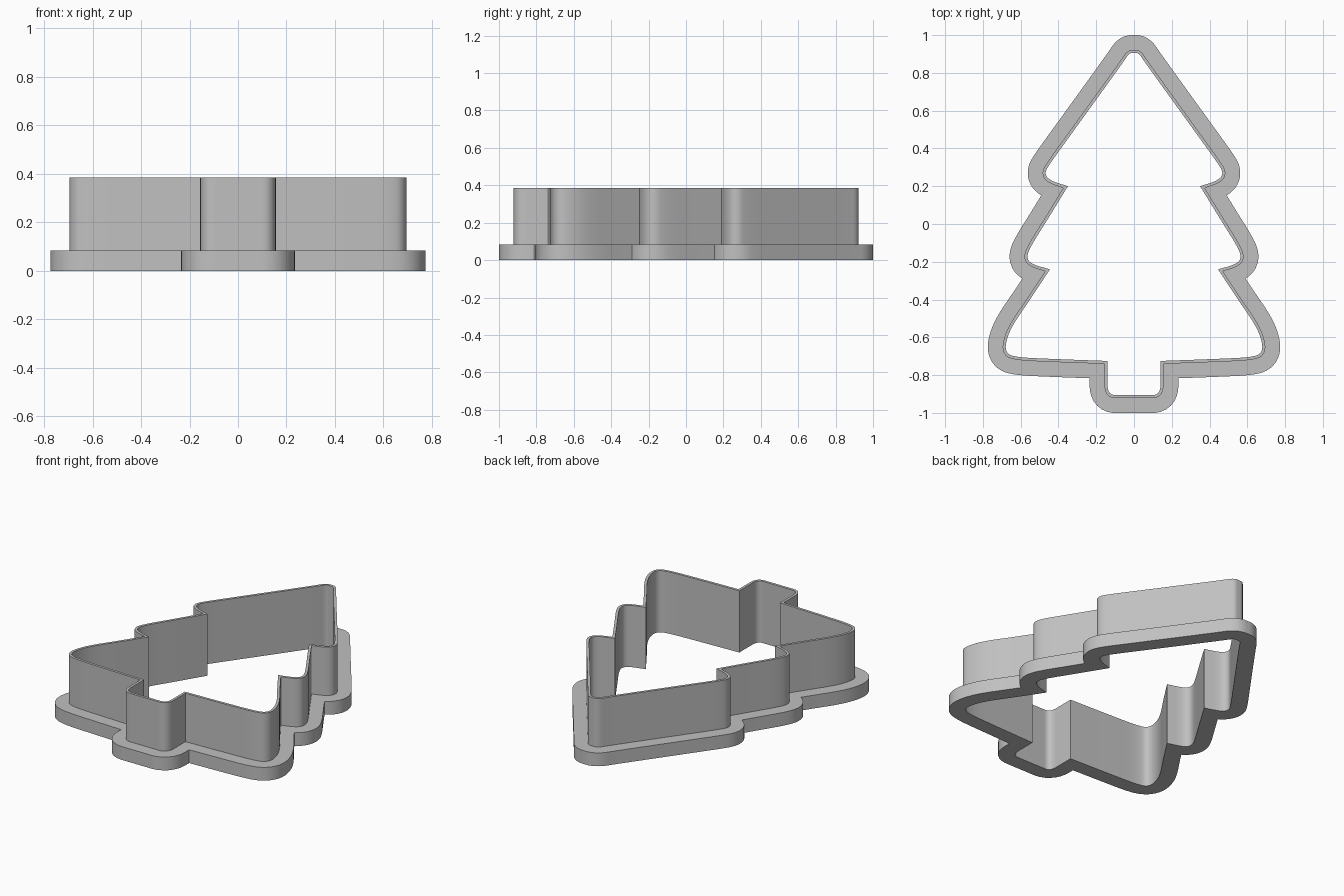
import bpy
import bmesh
import math
from mathutils import Vector
from mathutils.geometry import intersect_line_line_2d

if "Cube" in bpy.data.objects:
    bpy.data.objects.remove(bpy.data.objects["Cube"])

FLANGE_TOP, WALL_TOP = 0.083, 0.385
WALL_OFFSET, FLANGE_OFFSET = 0.016, 0.095

# Half of the inner tree outline: one control polygon per smooth stretch,
# with a sharp notch wherever two stretches meet
SECTIONS = [
    [(0, 0.905), (0.025, 0.905), (0.055, 0.86), (0.17, 0.7), (0.353, 0.447),
     (0.445, 0.32), (0.474, 0.27), (0.45, 0.232), (0.35, 0.2)],
    [(0.35, 0.2), (0.46, 0.02), (0.545, -0.115), (0.57, -0.175),
     (0.545, -0.212), (0.445, -0.24)],
    [(0.445, -0.24), (0.55, -0.4), (0.64, -0.53), (0.675, -0.61),
     (0.682, -0.675), (0.64, -0.705), (0.42, -0.715), (0.14, -0.725)],
    [(0.14, -0.725), (0.14, -0.8), (0.14, -0.905), (0.06, -0.905), (0, -0.905)],
]


def smooth(points, rounds=3):
    """Cut corners repeatedly, keeping the end points."""
    pts = [Vector(p) for p in points]
    for _ in range(rounds):
        cut = [pts[0]]
        for a, b in zip(pts, pts[1:]):
            cut += [a.lerp(b, 0.25), a.lerp(b, 0.75)]
        pts = cut + [pts[-1]]
    return pts


def offset(pts, dist):
    """Move a stretch outwards along its normals."""
    moved = []
    for i, p in enumerate(pts):
        t = (pts[min(i + 1, len(pts) - 1)] - pts[max(i - 1, 0)]).normalized()
        moved.append(p + Vector((-t.y, t.x)) * dist)
    return moved


def join(a, b):
    """Trim two stretches at their crossing and chain them."""
    for i in range(len(a) - 2, -1, -1):
        for j in range(len(b) - 1):
            hit = intersect_line_line_2d(a[i], a[i + 1], b[j], b[j + 1])
            if hit:
                return a[:i + 1] + [hit] + b[j + 1:]
    return a + b


def outline(dist):
    """Closed, mirrored tree outline at a distance from the inner one."""
    parts = [smooth(s) for s in SECTIONS]
    if dist:
        parts = [offset(p, dist) for p in parts]
        half = parts[0]
        for part in parts[1:]:
            half = join(half, part)
    else:
        half = parts[0] + [p for part in parts[1:] for p in part[1:]]
    mirrored = [Vector((-p.x, p.y)) for p in reversed(half[1:-1])]
    return half + mirrored


def ring(name, inner, outer, bottom, top, material):
    """Solid band between two outlines."""
    curve = bpy.data.curves.new(name, 'CURVE')
    curve.dimensions = '2D'
    curve.fill_mode = 'BOTH'
    curve.extrude = (top - bottom) / 2
    for loop in (inner, outer):
        spline = curve.splines.new('POLY')
        spline.points.add(len(loop) - 1)
        for point, p in zip(spline.points, loop):
            point.co = (p.x, p.y, 0, 1)
        spline.use_cyclic_u = True
    obj = bpy.data.objects.new(name, curve)
    bpy.context.collection.objects.link(obj)
    bpy.ops.object.select_all(action='DESELECT')
    obj.select_set(True)
    bpy.context.view_layer.objects.active = obj
    bpy.ops.object.convert(target='MESH')
    obj = bpy.context.view_layer.objects.active
    obj.location.z = (top + bottom) / 2

    # Weld caps to sides
    bm = bmesh.new()
    bm.from_mesh(obj.data)
    bmesh.ops.remove_doubles(bm, verts=bm.verts, dist=0.0001)
    bmesh.ops.recalc_face_normals(bm, faces=bm.faces)
    bm.to_mesh(obj.data)
    bm.free()
    obj.data.materials.clear()
    obj.data.materials.append(material)
    bpy.ops.object.shade_smooth_by_angle(angle=math.radians(30))
    return obj


# Plain grey plastic
grey = bpy.data.materials.new("grey_plastic")
grey.use_nodes = True
grey.diffuse_color = (0.53, 0.53, 0.53, 1)
grey.node_tree.nodes["Principled BSDF"].inputs["Base Color"].default_value = grey.diffuse_color

# Wide grip flange and the thin cutting wall above it
inside = outline(0)
ring("grip_flange", inside, outline(FLANGE_OFFSET), 0, FLANGE_TOP, grey)
ring("cutting_wall", inside, outline(WALL_OFFSET), FLANGE_TOP, WALL_TOP, grey)
